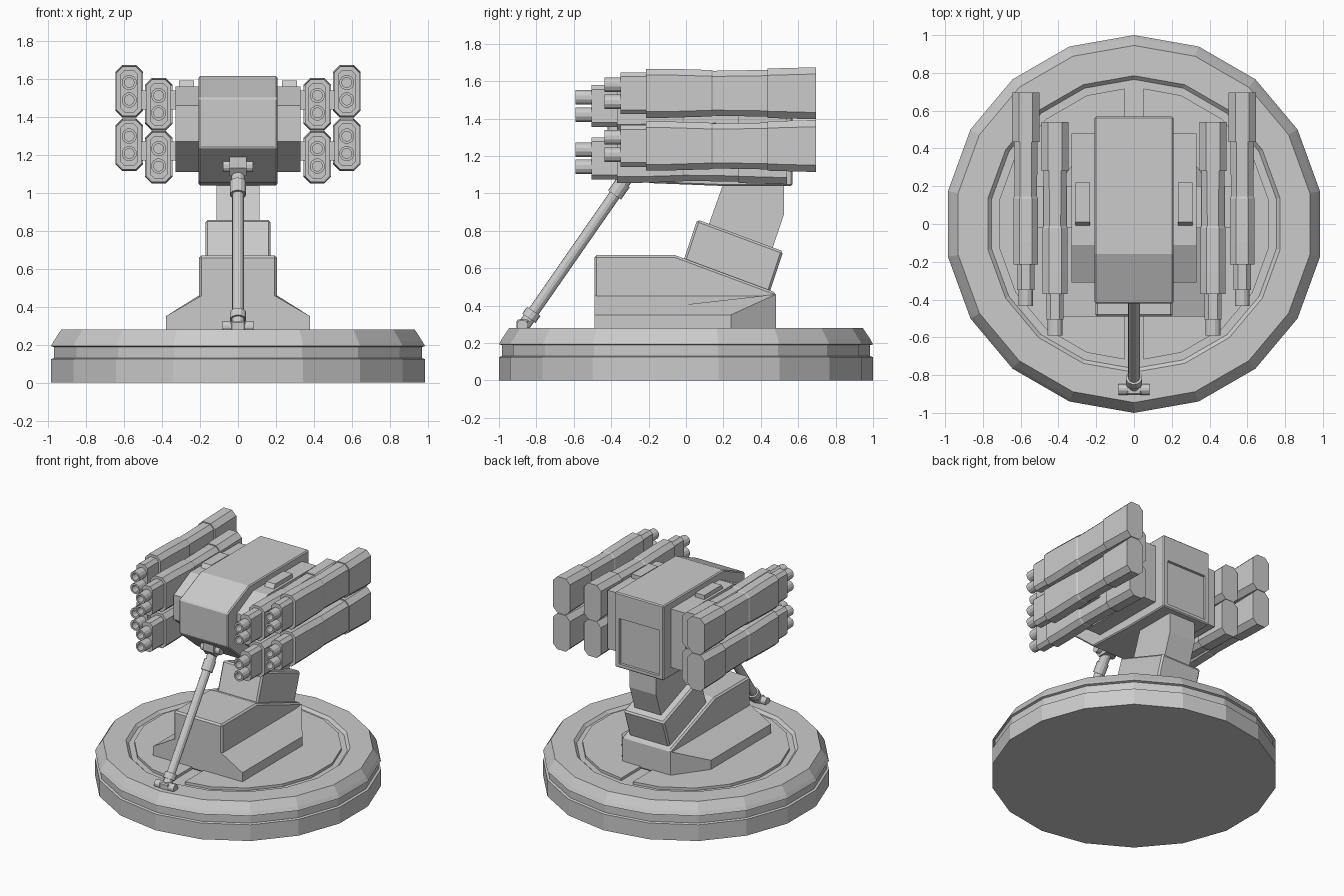
import bpy, bmesh
from math import sin, cos, pi
from mathutils import Vector

if "Cube" in bpy.data.objects:
    bpy.data.objects.remove(bpy.data.objects["Cube"])


def finish(name, bm, bevel=0.0):
    bmesh.ops.recalc_face_normals(bm, faces=bm.faces)
    me = bpy.data.meshes.new(name)
    bm.to_mesh(me)
    bm.free()
    ob = bpy.data.objects.new(name, me)
    bpy.context.collection.objects.link(ob)
    if bevel:
        mod = ob.modifiers.new("edge_chamfer", 'BEVEL')
        mod.width, mod.segments = bevel, 1
    return ob


def loft(name, rings, bevel=0.0, caps=True):
    """Skin a list of equal-length closed rings of points."""
    bm = bmesh.new()
    rv = [[bm.verts.new(p) for p in r] for r in rings]
    n = len(rv[0])
    for a, b in zip(rv, rv[1:]):
        for i in range(n):
            bm.faces.new((a[i], a[(i + 1) % n], b[(i + 1) % n], b[i]))
    if caps:
        bm.faces.new(rv[0])
        bm.faces.new(rv[-1])
    return finish(name, bm, bevel)


def prism(name, yz, x0, x1, bevel=0.0):
    """Side profile (y, z) extruded across x."""
    return loft(name, [[(x, y, z) for y, z in yz] for x in (x0, x1)], bevel)


def box(name, x0, x1, y0, y1, z0, z1, bevel=0.0):
    return prism(name, [(y0, z0), (y1, z0), (y1, z1), (y0, z1)], x0, x1, bevel)


def circle(c, u, v, r, n):
    return [c + (u * cos(2 * pi * i / n) + v * sin(2 * pi * i / n)) * r for i in range(n)]


def turned(name, a, b, prof, n=12):
    """Round part along a->b; prof holds (distance from a, radius)."""
    a, b = Vector(a), Vector(b)
    d = (b - a).normalized()
    u = d.orthogonal().normalized()
    v = d.cross(u)
    return loft(name, [circle(a + d * t, u, v, r, n) for t, r in prof])


# Round 18-sided base with a side groove and a sunken ring on top
Y, X = Vector((0, 1, 0)), Vector((1, 0, 0))
base_prof = [(1, 0), (1, .125), (.983, .13), (.983, .188), (1, .193), (.985, .22),
             (.945, .28), (.785, .28), (.765, .26)]
loft("base", [circle(Vector((0, 0, z)), Y, X, r, 18) for r, z in base_prof])

# Two raised half discs on the base, leaving a channel down the middle
for s, side in ((-1, "left"), (1, "right")):
    bm = bmesh.new()
    rim = circle(Vector((0, 0, .25)), Y, X * s, .725, 18)[1:9]
    half = [Vector((s * .05, .717, .25))] + rim + [Vector((s * .05, -.717, .25))]
    f = bm.faces.new([bm.verts.new(p) for p in half])
    new = bmesh.ops.extrude_face_region(bm, geom=[f])["geom"]
    bmesh.ops.translate(bm, vec=(0, 0, .03), verts=[g for g in new if isinstance(g, bmesh.types.BMVert)])
    finish("deck_" + side, bm)

# Pedestal with flared skirts
prism("pedestal", [(-.49, .26), (.48, .26), (.48, .47), (-.06, .67), (-.49, .67)], -.205, .205, .012)
for s, side in ((-1, "left"), (1, "right")):
    plan = [(.19, -.49), (.38, -.49), (.38, .24), (.205, .48), (.19, .48)]
    top = [.46, .35, .35, .46, .46]
    loft("skirt_" + side, [[(s * x, y, .26) for x, y in plan],
                           [(s * x, y, z) for (x, y), z in zip(plan, top)]])

# Leaning two-stage neck
prism("lower_neck", [(-.03, .59), (.44, .45), (.52, .69), (.06, .86)], -.172, .172, .012)
prism("upper_neck", [(.11, .80), (.45, .67), (.525, .89), (.525, 1.08), (.21, 1.08)], -.112, .112)

# Head with a recessed rear panel
head = prism("head", [(-.42, 1.24), (-.42, 1.50), (-.16, 1.615), (.57, 1.615), (.57, 1.04), (.18, 1.04), (-.2, 1.055)],
             -.208, .208, .008)
cutter = box("rear_panel_cutter", -.17, .17, .55, .65, 1.07, 1.42)
cutter.hide_render = True
cutter.hide_set(True)
mod = head.modifiers.new("rear_recess", 'BOOLEAN')
mod.object, mod.operation = cutter, 'DIFFERENCE'


def pod(name, x, y, z):
    """Octagonal launcher pod, rear end at y, with two hollow tubes."""
    def oct_ring(dy, w, h):
        c = w * .5
        pts = [(w, h - c), (w - c, h), (c - w, h), (-w, h - c),
               (-w, c - h), (c - w, -h), (w - c, -h), (w, c - h)]
        return [(x + px, y - dy, z + pz) for px, pz in pts]
    stations = [(0, .072, .139), (.26, .072, .132), (.26, .062, .125), (.55, .060, .12), (.56, .066, .124),
                (.79, .066, .131), (.91, .066, .131), (.91, .046, .112), (1.045, .046, .112)]
    loft(name, [oct_ring(*s) for s in stations])
    for k, dz in (("lower", -.046), ("upper", .046)):
        turned(name + "_" + k + "_tube", (x, y - 1, z + dz), (x, y - 2, z + dz),
               [(0, .04), (.13, .04), (.13, .026), (.04, .026)])


for s, side in ((-1, "left"), (1, "right")):
    # Cheek housing with a small sight block on top
    prism("cheek_" + side, [(-.31, 1.27), (-.31, 1.46), (-.11, 1.56), (.48, 1.56), (.48, 1.11), (-.12, 1.11)],
          s * .2, s * .33)
    prism("cheek_block_" + side, [(-.015, 1.55), (.22, 1.55), (.22, 1.592), (.01, 1.592)], s * .232, s * .31)
    # Pods: inner and outer columns, two high, and their mounting arms
    for col, x, y, zs in (("inner", .418, .54, (1.187, 1.467)), ("outer", .573, .695, (1.253, 1.535))):
        for row, z in zip(("bottom", "top"), zs):
            pod(f"{col}_{row}_pod_{side}", s * x, y, z)
    for row, z in (("bottom", 1.22), ("top", 1.49)):
        box(f"pod_arm_{row}_{side}", s * .3, s * .55, -.02, .2, z - .05, z + .05)

# Front support strut with collars, foot and head bracket
foot, tip = (0, -.865, .295), (0, -.285, 1.13)
L = (Vector(tip) - Vector(foot)).length
turned("strut", foot, tip, [(0, .034), (.045, .034), (.045, .044), (.09, .044), (.09, .031),
                            (L - .17, .031), (L - .17, .043), (L - .09, .043), (L - .09, .036), (L, .036)])
turned("strut_foot_pin", (-.082, -.875, .295), (.082, -.875, .295), [(0, .03), (.164, .03)])
box("strut_foot_block", -.04, .04, -.905, -.84, .26, .325, .008)
turned("strut_head_pin", (-.08, -.315, 1.14), (.08, -.315, 1.14), [(0, .032), (.16, .032)])
prism("strut_head_bracket", [(-.36, 1.13), (-.33, 1.09), (-.25, 1.09), (-.25, 1.195), (-.36, 1.195)], -.045, .045)

# Close the sunken ring floor
loft("base_floor", [circle(Vector((0, 0, z)), Y, X, .77, 18) for z in (.2, .26)])
